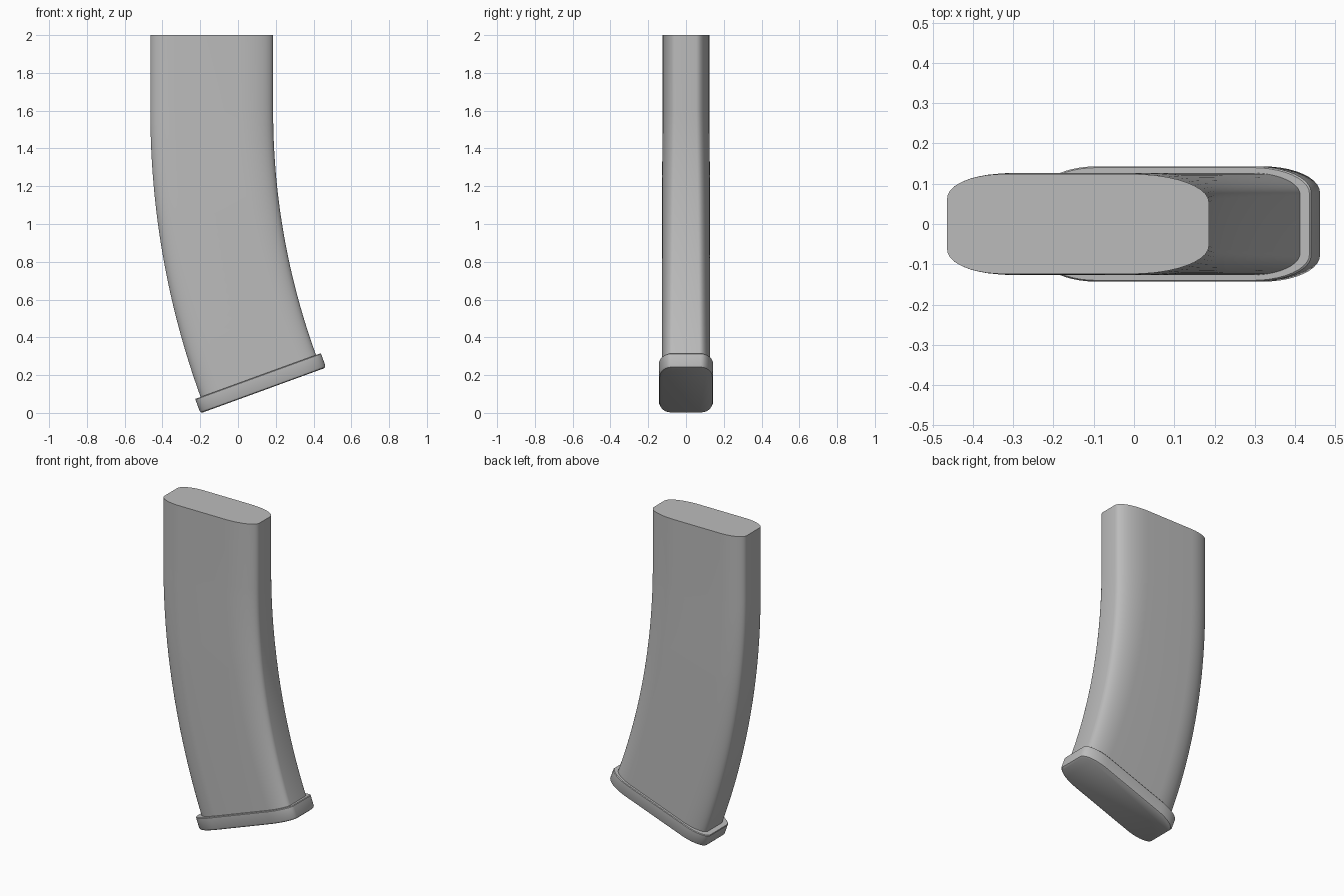
import bpy, bmesh
from math import sin, cos, pi, radians
from mathutils import Vector

cube = bpy.data.objects.get("Cube")
if cube:
    bpy.data.objects.remove(cube, do_unlink=True)

grey = bpy.data.materials.new("neutral grey")
grey.use_nodes = True
colour = (0.5, 0.5, 0.5, 1)
grey.diffuse_color = colour
grey.node_tree.nodes["Principled BSDF"].inputs["Base Color"].default_value = colour

TILT = radians(20)
STEPS = 10


def section(half_x, half_y, left, right):
    """Rounded outline; left and right are the (x, y) radii of the end corners."""
    points = []
    for quarter, (sx, sy) in enumerate([(1, 1), (-1, 1), (-1, -1), (1, -1)]):
        rx, ry = right if sx > 0 else left
        for i in range(STEPS + 1):
            a = (quarter + i / STEPS) * pi / 2
            points.append((sx * (half_x - rx) + rx * cos(a),
                           sy * (half_y - ry) + ry * sin(a)))
    return points


def loft(name, rings):
    """Skin a list of (centre, tilt, outline) rings and cap both ends."""
    bm = bmesh.new()
    loops = []
    for (cx, cz), tilt, outline in rings:
        loops.append([bm.verts.new(Vector((cx + u * cos(tilt), v, cz + u * sin(tilt))))
                      for u, v in outline])
    for a, b in zip(loops, loops[1:]):
        for i in range(len(a)):
            j = (i + 1) % len(a)
            bm.faces.new((a[i], a[j], b[j], b[i]))
    bm.faces.new(loops[0])
    bm.faces.new(loops[-1])
    bmesh.ops.recalc_face_normals(bm, faces=bm.faces)
    mesh = bpy.data.meshes.new(name)
    bm.to_mesh(mesh)
    bm.free()
    mesh.materials.append(grey)
    obj = bpy.data.objects.new(name, mesh)
    bpy.context.collection.objects.link(obj)
    bpy.ops.object.select_all(action="DESELECT")
    obj.select_set(True)
    bpy.context.view_layer.objects.active = obj
    bpy.ops.object.shade_smooth_by_angle(angle=radians(35))
    return obj


# Curved body: straight upper length, then a 20 degree arc
TOP_X, BEND_Z, RADIUS = -0.139, 1.596, 4.104


def body_ring(t):
    a = TILT * t
    centre = (TOP_X + RADIUS * (1 - cos(a)), BEND_Z - RADIUS * sin(a))
    outline = section(0.325, 0.124 + 0.003 * min(1, t * 3),
                      (0.14, 0.06), (0.19 - 0.06 * t, 0.07 - 0.015 * t))
    return centre, a, outline


arc = [body_ring(i / 24) for i in range(25)]
top = ((TOP_X, 2.0), 0, arc[0][2])
loft("curved_body", [top] + arc)

# Base plate: flanged cap square to the end of the arc, with a softened lower rim
def plate_ring(depth, inset):
    centre = (0.106 + depth * sin(TILT), 0.195 - depth * cos(TILT))
    return centre, TILT, section(0.354 - inset, 0.143 - inset, (0.14, 0.06), (0.15, 0.065))


loft("base_plate", [plate_ring(d, i) for d, i in
                    [(0, 0.003), (0.004, 0), (0.068, 0), (0.077, 0.004), (0.081, 0.012)]])
